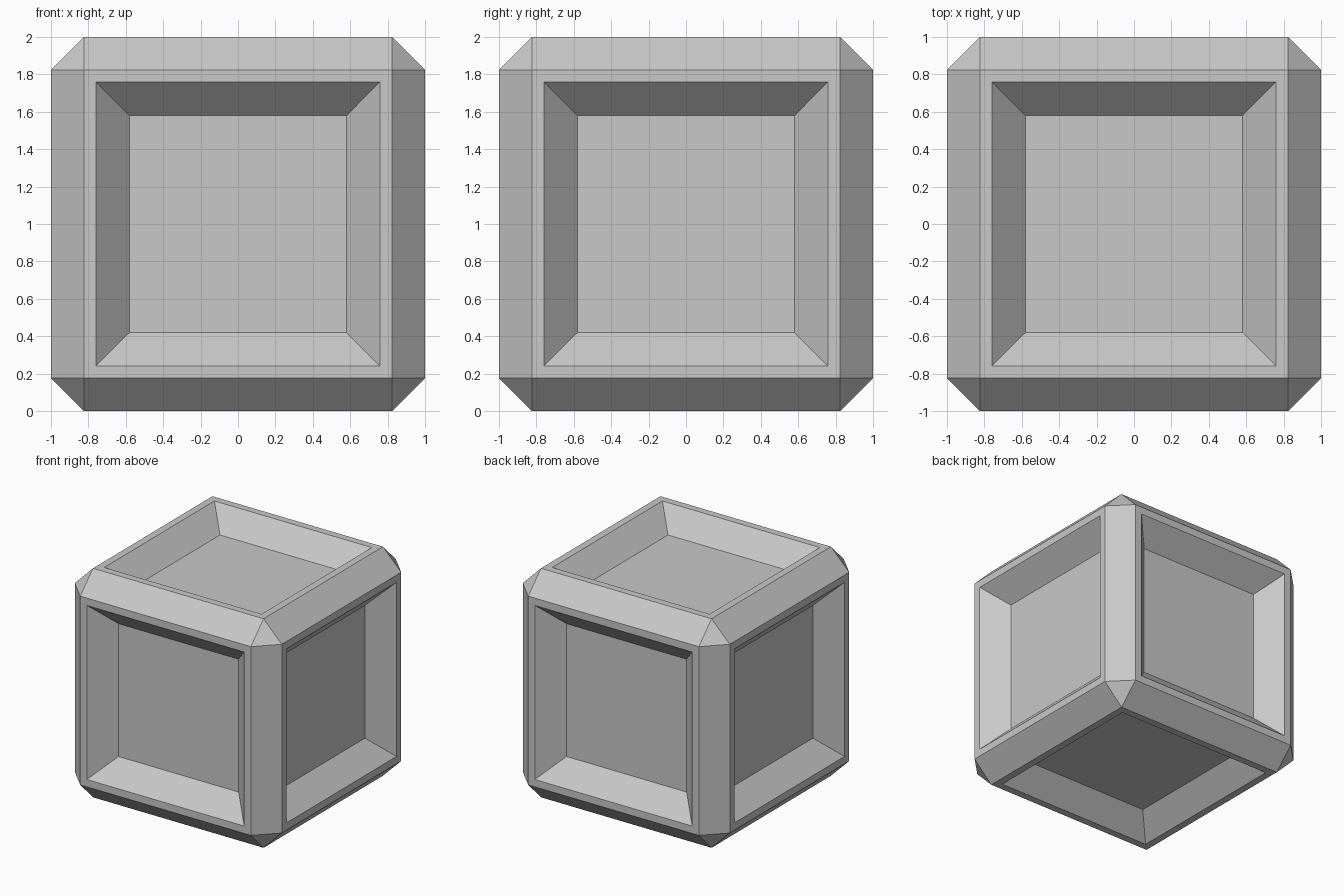
import bpy
import bmesh
from mathutils import Vector

default = bpy.data.objects.get("Cube")
if default:
    bpy.data.objects.remove(default, do_unlink=True)

HALF = 1.0
CHAMFER = 0.176    # width of the cut along every edge
RIM = 0.064        # flat border around each panel
RECESS = 0.18      # panel walls slope in at 45 degrees

# One grey for the whole block
grey = bpy.data.materials.new("plain_grey")
grey.use_nodes = True
colour = (0.58, 0.58, 0.58, 1.0)
grey.diffuse_color = colour
grey.node_tree.nodes["Principled BSDF"].inputs["Base Color"].default_value = colour

# Chamfered block
bm = bmesh.new()
bmesh.ops.create_cube(bm, size=2 * HALF)
bmesh.ops.bevel(bm, geom=bm.edges[:], offset=CHAMFER, offset_type='OFFSET',
                segments=1, profile=0.5, affect='EDGES')
bm.normal_update()

# Recessed square panel on each of the six sides
sides = [f for f in bm.faces if max(abs(c) for c in f.normal) > 0.99]
bmesh.ops.inset_individual(bm, faces=sides, thickness=RIM, depth=0.0,
                           use_even_offset=True)
bmesh.ops.inset_individual(bm, faces=sides, thickness=RECESS, depth=-RECESS,
                           use_even_offset=True)

# Stand it on the ground
bmesh.ops.translate(bm, verts=bm.verts[:], vec=Vector((0, 0, HALF)))
bmesh.ops.recalc_face_normals(bm, faces=bm.faces[:])

mesh = bpy.data.meshes.new("panelled_block")
bm.to_mesh(mesh)
bm.free()
mesh.materials.append(grey)
block = bpy.data.objects.new("panelled_block", mesh)
bpy.context.collection.objects.link(block)
